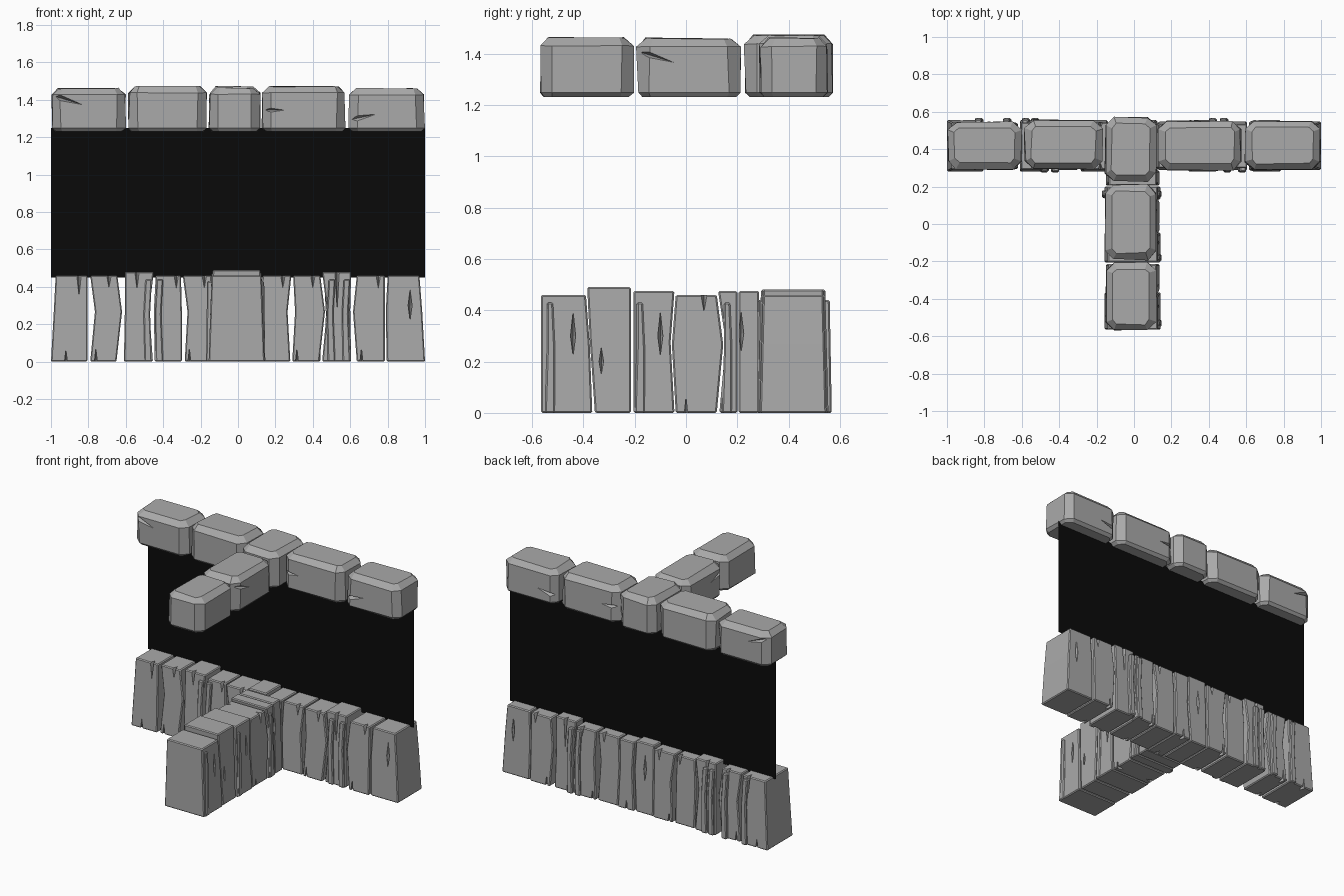
import bpy, bmesh, math, random
from mathutils import Matrix, Vector

random.seed(4)
cube = bpy.data.objects.get("Cube")
if cube:
    bpy.data.objects.remove(cube, do_unlink=True)


def material(name, value):
    m = bpy.data.materials.new(name)
    m.use_nodes = True
    colour = (value, value, value, 1)
    m.diffuse_color = colour
    bsdf = m.node_tree.nodes["Principled BSDF"]
    bsdf.inputs["Base Color"].default_value = colour
    bsdf.inputs["Roughness"].default_value = 0.9
    return m


GREY = material("weathered grey", 0.4)
BLACK = material("black panel", 0.003)


def make(name, bm, mat):
    bmesh.ops.recalc_face_normals(bm, faces=bm.faces)
    me = bpy.data.meshes.new(name)
    bm.to_mesh(me)
    bm.free()
    me.materials.append(mat)
    ob = bpy.data.objects.new(name, me)
    bpy.context.collection.objects.link(ob)
    return ob


def place(along_x, u, depth, z):
    """Position along the wall, through it, and up."""
    return Vector((u, depth, z)) if along_x else Vector((depth, u, z))


def carve(ob, along_x, faces, cracks):
    """Cut V-shaped cracks (u, z, half length, half width, angle) into both faces."""
    if not cracks:
        return
    bm = bmesh.new()
    for u, z, length, width, angle in cracks:
        spin = Matrix.Rotation(math.radians(angle), 2)
        for depth in faces:
            ends = [spin @ Vector(p) for p in
                    ((length, 0), (-length, 0), (0, width), (0, -width))]
            pts = [place(along_x, u + e.x, depth, z + e.y) for e in ends]
            pts += [place(along_x, u, depth + d, z) for d in (-0.035, 0.035)]
            bmesh.ops.convex_hull(bm, input=[bm.verts.new(p) for p in pts])
    cutter = make("crack_cutter", bm, GREY)
    mod = ob.modifiers.new("cracks", 'BOOLEAN')
    mod.operation, mod.solver, mod.object = 'DIFFERENCE', 'EXACT', cutter
    bpy.context.view_layer.update()
    deps = bpy.context.evaluated_depsgraph_get()
    carved = bpy.data.meshes.new_from_object(ob.evaluated_get(deps))
    ob.modifiers.clear()
    ob.data = carved
    bpy.data.objects.remove(cutter, do_unlink=True)


def plank(name, along_x, bottom, middle, top, height, depth, cracks=(), flare=0.012):
    """Upright board with a kinked outline, given by its edges at three heights."""
    mid = height * 0.58
    outline = [(bottom[0], 0), (bottom[1], 0), (middle[1], mid),
               (top[1], height), (top[0], height), (middle[0], mid)]
    bm = bmesh.new()
    rings = []
    for d, out in ((depth[0], -flare), (depth[1], flare)):
        rings.append([bm.verts.new(place(along_x, u, d + out * (1 - z / height), z))
                      for u, z in outline])
        bm.faces.new(rings[-1])
    for i in range(len(outline)):
        j = (i + 1) % len(outline)
        bm.faces.new((rings[0][i], rings[0][j], rings[1][j], rings[1][i]))
    bmesh.ops.recalc_face_normals(bm, faces=bm.faces)
    edges = [e for e in bm.edges if e.calc_face_angle(0) > 0.6]
    bmesh.ops.bevel(bm, geom=edges, offset=0.006, segments=1, affect='EDGES')
    ob = make(name, bm, GREY)
    carve(ob, along_x, depth, [(u, z, l, 0.012, 90) for u, z, l in cracks])


def stone(name, lo, hi, along_x=True, cracks=()):
    """Chamfered, slightly uneven block."""
    lo, hi = Vector(lo), Vector(hi)
    bm = bmesh.new()
    bmesh.ops.create_cube(bm, size=1)
    for v in bm.verts:
        v.co = Vector([l + (c + 0.5) * (h - l) for c, l, h in zip(v.co, lo, hi)])

    def chamfer(rule, size):
        edges = [e for e in bm.edges if rule(*[v.co.z for v in e.verts])]
        bmesh.ops.bevel(bm, geom=edges, offset=size, segments=1, affect='EDGES')

    chamfer(lambda a, b: abs(a - b) > 0.1, 0.045)
    chamfer(lambda a, b: min(a, b) > hi.z - 0.001, 0.035)
    chamfer(lambda a, b: max(a, b) < lo.z + 0.001, 0.018)
    centre = (lo + hi) / 2
    for v in bm.verts:
        for i in range(2 if v.co.z < centre.z else 3):
            v.co[i] += (centre[i] - v.co[i]) * random.uniform(0, 0.06)
    ob = make(name, bm, GREY)
    faces = (lo.y, hi.y) if along_x else (lo.x, hi.x)
    carve(ob, along_x, faces, cracks)


# Wall planks: edges at bottom, middle and top, height, cracks
wall = [
    ((-1, -.805), (-.985, -.805), (-.975, -.805), .46, [(-.92, 0, .09), (-.85, .46, .12)]),
    ((-.79, -.65), (-.765, -.62), (-.79, -.645), .46, [(-.76, 0, .1), (-.69, .46, .07)]),
    ((-.61, -.455), (-.605, -.475), (-.605, -.45), .48, [(-.54, .48, .1)]),
    ((-.445, -.30), (-.45, -.30), (-.44, -.305), .46, [(-.33, .46, .07)]),
    ((-.285, -.14), (-.27, -.14), (-.295, -.14), .46, [(-.26, 0, .1), (-.18, .46, .07)]),
    ((-.135, -.005), (-.135, .01), (-.135, 0), .475, [(-.07, .3, .1)]),
    ((.005, .125), (.02, .115), (.01, .12), .46, [(.06, 0, .1)]),
    ((.13, .28), (.12, .265), (.13, .285), .46, [(.24, .46, .07)]),
    ((.29, .435), (.305, .465), (.295, .44), .46, [(.315, 0, .1), (.4, .46, .07)]),
    ((.45, .605), (.475, .6), (.45, .605), .48, [(.53, .48, .23)]),
    ((.635, .785), (.615, .785), (.635, .785), .46, [(.66, 0, .1), (.75, .46, .07)]),
    ((.795, 1), (.79, .985), (.8, .97), .46, [(.92, .3, .095)]),
]
for n, (bottom, middle, top, height, cracks) in enumerate(wall, 1):
    shift = 0.008 * (n % 2)
    plank(f"wall_plank_{n}", True, bottom, middle, top, height,
          (.30 - shift, .535 + shift), cracks)

# Planks of the wall running forward
spur = [
    ((-.565, -.365), (-.565, -.375), (-.565, -.39), .46, [(-.44, .3, .1)]),
    ((-.355, -.215), (-.375, -.215), (-.385, -.215), .49, [(-.33, .2, .07)]),
    ((-.205, -.045), (-.205, -.06), (-.205, -.045), .475, [(-.1, .3, .1)]),
    ((-.04, .12), (-.055, .145), (-.04, .12), .46, [(0, 0, .1), (.07, .46, .07)]),
    ((.13, .2), (.155, .2), (.125, .2), .475, []),
    ((.205, .285), (.205, .285), (.205, .285), .475, [(.215, .31, .09)]),
]
for n, (bottom, middle, top, height, cracks) in enumerate(spur, 1):
    shift = 0.006 * (n % 2)
    plank(f"spur_plank_{n}", False, bottom, middle, top, height,
          (-.135 - shift, .12 + shift), cracks, flare=.016)

# Narrow splinters standing slightly proud of the boards
for n, u in enumerate((-.48, -.42, .5, .58), 1):
    plank(f"front_splinter_{n}", True, (u - .02, u + .02), (u - .025, u + .01),
          (u - .015, u + .02), .44, (.28, .33), flare=.004)
for n, u in enumerate((-.83, -.68, -.58, -.53, .42, .48), 1):
    plank(f"back_splinter_{n}", True, (u - .02, u + .02), (u - .01, u + .025),
          (u - .02, u + .015), .44, (.51, .56), flare=.008)
for side, depth, places in (("right", (.1, .14), (-.53, -.18, .16)),
                            ("left", (-.165, -.12), (.16,))):
    for n, u in enumerate(places, 1):
        plank(f"{side}_spur_splinter_{n}", False, (u - .02, u + .02),
              (u - .012, u + .02), (u - .012, u + .012), .43, depth, flare=.006)

# Capping stones along the wall
caps = [
    (-1, -.597, .29, .55, 1.465, [(-.95, 1.41, .13, .015, -17)]),
    (-.588, -.165, .29, .56, 1.475, []),
    (-.158, .122, .225, .575, 1.475, []),
    (.125, .58, .285, .555, 1.475, [(.16, 1.345, .1, .014, 0)]),
    (.59, 1, .285, .555, 1.465, [(.63, 1.3, .13, .016, 12)]),
]
for n, (x0, x1, y0, y1, top, cracks) in enumerate(caps, 1):
    stone(f"cap_stone_{n}", (x0, y0, 1.23), (x1, y1, top), True, cracks)

# Capping stones on the spur
stone("spur_cap_front", (-.155, -.575, 1.23), (.12, -.2, 1.467), False)
stone("spur_cap_back", (-.158, -.195, 1.23), (.122, .215, 1.463), False,
      [(-.16, 1.4, .13, .014, -17)])

# Dark upright sheet between planks and stones
bm = bmesh.new()
bm.faces.new([bm.verts.new((x, .46, z)) for x, z in
              ((-1, .45), (1, .45), (1, 1.25), (-1, 1.25))])
make("dark_panel", bm, BLACK)
